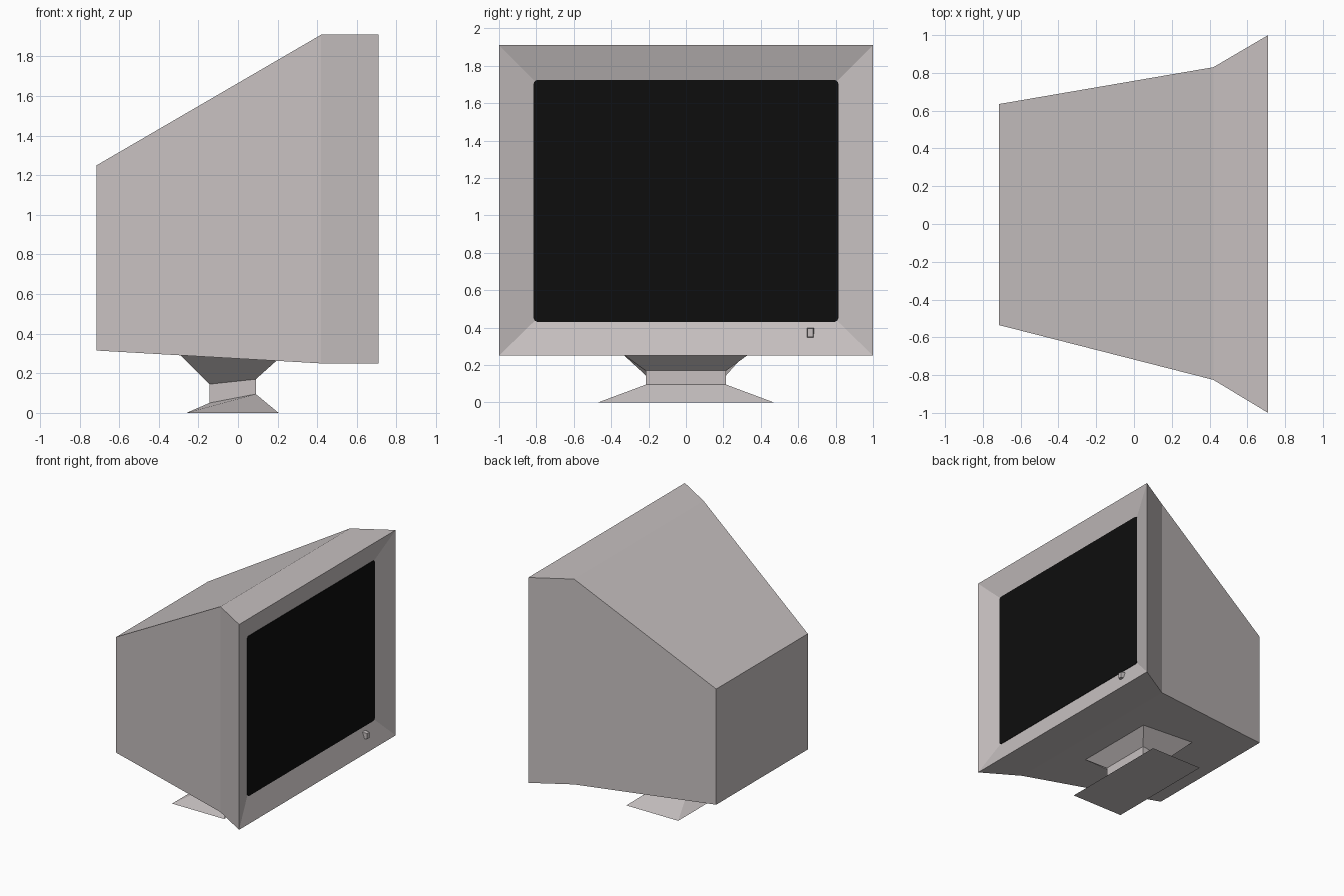
import bpy, bmesh, math

if "Cube" in bpy.data.objects:
    bpy.data.objects.remove(bpy.data.objects["Cube"])


def material(name, rgb):
    m = bpy.data.materials.new(name)
    m.diffuse_color = (*rgb, 1)
    m.use_nodes = True
    m.node_tree.nodes["Principled BSDF"].inputs["Base Color"].default_value = m.diffuse_color
    return m


casing = material("warm grey plastic", (0.57, 0.53, 0.53))
black = material("black glass", (0.004, 0.004, 0.004))


def loft(name, rings, mat):
    """Skin a closed solid through matching rings of points."""
    bm = bmesh.new()
    loops = [[bm.verts.new(p) for p in ring] for ring in rings]
    n = len(loops[0])
    for a, b in zip(loops, loops[1:]):
        for i in range(n):
            j = (i + 1) % n
            bm.faces.new((a[i], a[j], b[j], b[i]))
    bm.faces.new(loops[0])
    bm.faces.new(loops[-1])
    bmesh.ops.recalc_face_normals(bm, faces=bm.faces[:])
    me = bpy.data.meshes.new(name)
    bm.to_mesh(me)
    bm.free()
    me.materials.append(mat)
    ob = bpy.data.objects.new(name, me)
    bpy.context.collection.objects.link(ob)
    return ob


def upright(x, y0, y1, z0, z1):
    return [(x, y0, z0), (x, y1, z0), (x, y1, z1), (x, y0, z1)]


def sloped(xb, zb, xf, zf, yb, yf):
    return [(xb, -yb, zb), (xf, -yf, zf), (xf, yf, zf), (xb, yb, zb)]


def rounded(x, hw, z0, z1, r):
    pts = []
    corners = [(hw - r, z1 - r), (r - hw, z1 - r), (r - hw, z0 + r), (hw - r, z0 + r)]
    for k, (cy, cz) in enumerate(corners):
        for s in range(5):
            a = math.pi / 2 * (k + s / 4)
            pts.append((x, cy + r * math.cos(a), cz + r * math.sin(a)))
    return pts


# Casing: tapered back, flared front, sunken bezel
loft("monitor_casing", [
    upright(-0.715, -0.535, 0.635, 0.315, 1.25),
    upright(0.42, -0.825, 0.83, 0.25, 1.91),
    upright(0.71, -1.0, 1.0, 0.25, 1.91),
    upright(0.65, -0.81, 0.81, 0.435, 1.72),
], casing)

# Screen glass, a thin plate on the bezel floor
loft("screen", [rounded(0.648, 0.815, 0.43, 1.725, 0.025),
                rounded(0.655, 0.815, 0.43, 1.725, 0.025)], black)

# Power button on the lower bezel
loft("power_button", [upright(0.655, 0.645, 0.685, 0.345, 0.40),
                      upright(0.70, 0.65, 0.68, 0.35, 0.395)], casing)

# Stand: flared foot, neck and flared collar
loft("stand", [
    sloped(-0.26, 0.0, 0.205, 0.0, 0.47, 0.47),
    sloped(-0.145, 0.05, 0.09, 0.095, 0.215, 0.215),
    sloped(-0.145, 0.145, 0.09, 0.17, 0.215, 0.215),
    sloped(-0.29, 0.291, 0.195, 0.264, 0.345, 0.345),
], casing)
